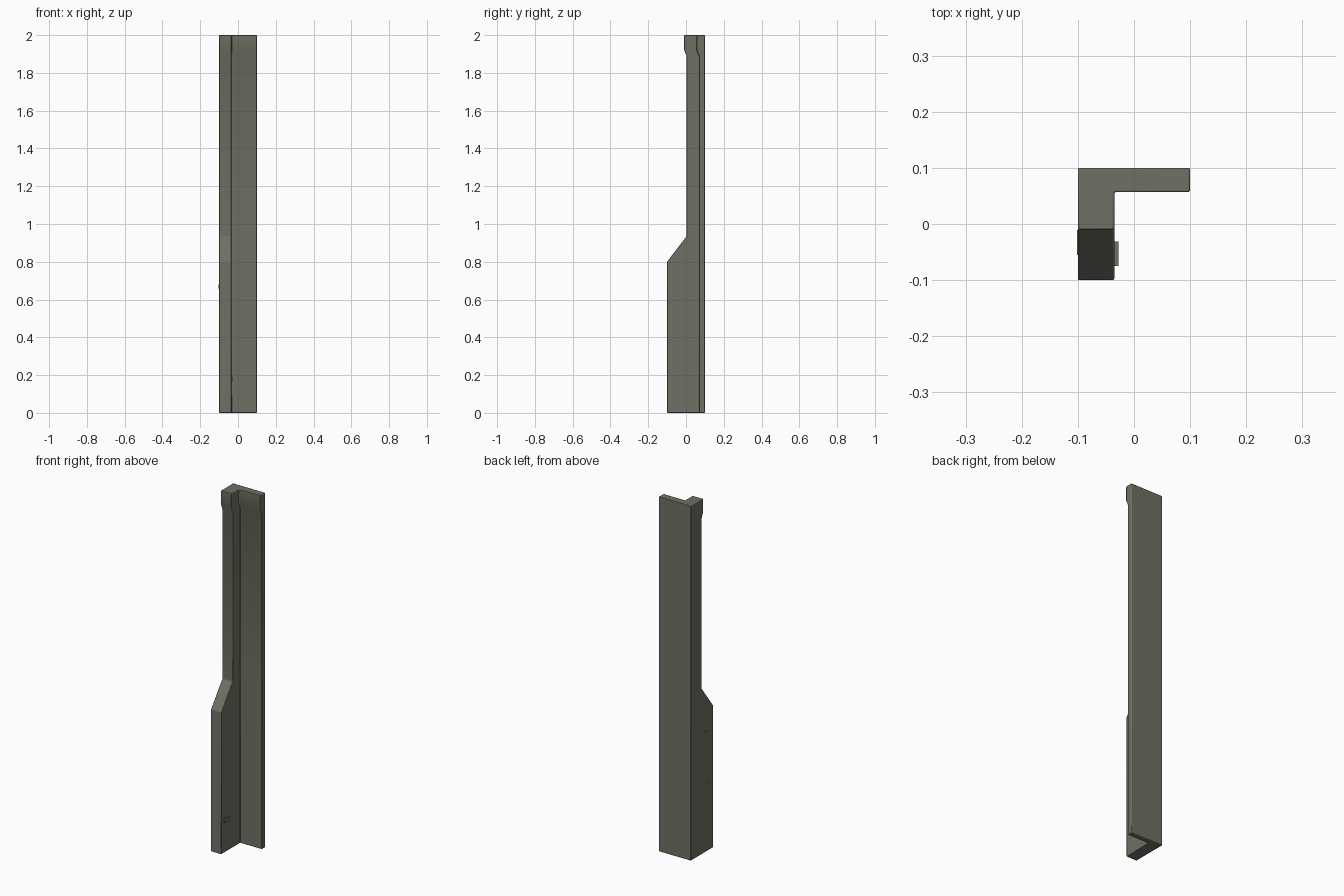
import bpy, bmesh, math

if "Cube" in bpy.data.objects:
    bpy.data.objects.remove(bpy.data.objects["Cube"])

mat = bpy.data.materials.new("olive_grey_stone")
mat.diffuse_color = (0.165, 0.162, 0.128, 1)
mat.use_nodes = True
mat.node_tree.nodes["Principled BSDF"].inputs["Base Color"].default_value = mat.diffuse_color


def finish(name, bm, bevel):
    bmesh.ops.recalc_face_normals(bm, faces=bm.faces)
    me = bpy.data.meshes.new(name)
    bm.to_mesh(me)
    bm.free()
    ob = bpy.data.objects.new(name, me)
    bpy.context.collection.objects.link(ob)
    me.materials.append(mat)
    if bevel:
        mod = ob.modifiers.new("soft_edges", "BEVEL")
        mod.width = bevel
        mod.segments = 2
        mod.limit_method = "ANGLE"
        mod.angle_limit = math.radians(30)
    bpy.ops.object.select_all(action="DESELECT")
    ob.select_set(True)
    bpy.context.view_layer.objects.active = ob
    bpy.ops.object.shade_smooth_by_angle(angle=math.radians(25))
    return ob


# L-shaped post: (height, front of the thick leg, front of the thin wing)
levels = [(0, -0.1, 0.07), (0.8, -0.1, 0.07), (0.935, 0.003, 0.07),
          (1.89, 0.003, 0.07), (1.92, -0.01, 0.057), (2.0, -0.01, 0.057)]
INNER = -0.035
bm = bmesh.new()
rings = []
for z, leg, wing in levels:
    outline = [(-0.1, leg), (INNER, leg), (INNER, wing),
               (0.1, wing), (0.1, 0.1), (-0.1, 0.1)]
    rings.append([bm.verts.new((x, y, z)) for x, y in outline])
for a, b in zip(rings, rings[1:]):
    for i in range(6):
        j = (i + 1) % 6
        bm.faces.new((a[i], a[j], b[j], b[i]))
bm.faces.new(rings[0][::-1])
bm.faces.new(rings[-1])
finish("corner_post", bm, 0.003)


# Small raised chips on the sides of the thick leg
def chip(name, x, y, z, depth, width, height):
    bm = bmesh.new()
    bmesh.ops.create_cube(bm, size=1)
    for v in bm.verts:
        v.co = (x + v.co.x * depth, y + v.co.y * width, z + v.co.z * height)
    finish(name, bm, 0)


chip("left_chip_upper", -0.099, -0.032, 0.67, 0.006, 0.042, 0.022)
chip("left_chip_lower", -0.099, -0.04, 0.38, 0.005, 0.03, 0.015)
chip("inner_chip", -0.0325, -0.053, 0.18, 0.009, 0.044, 0.024)
